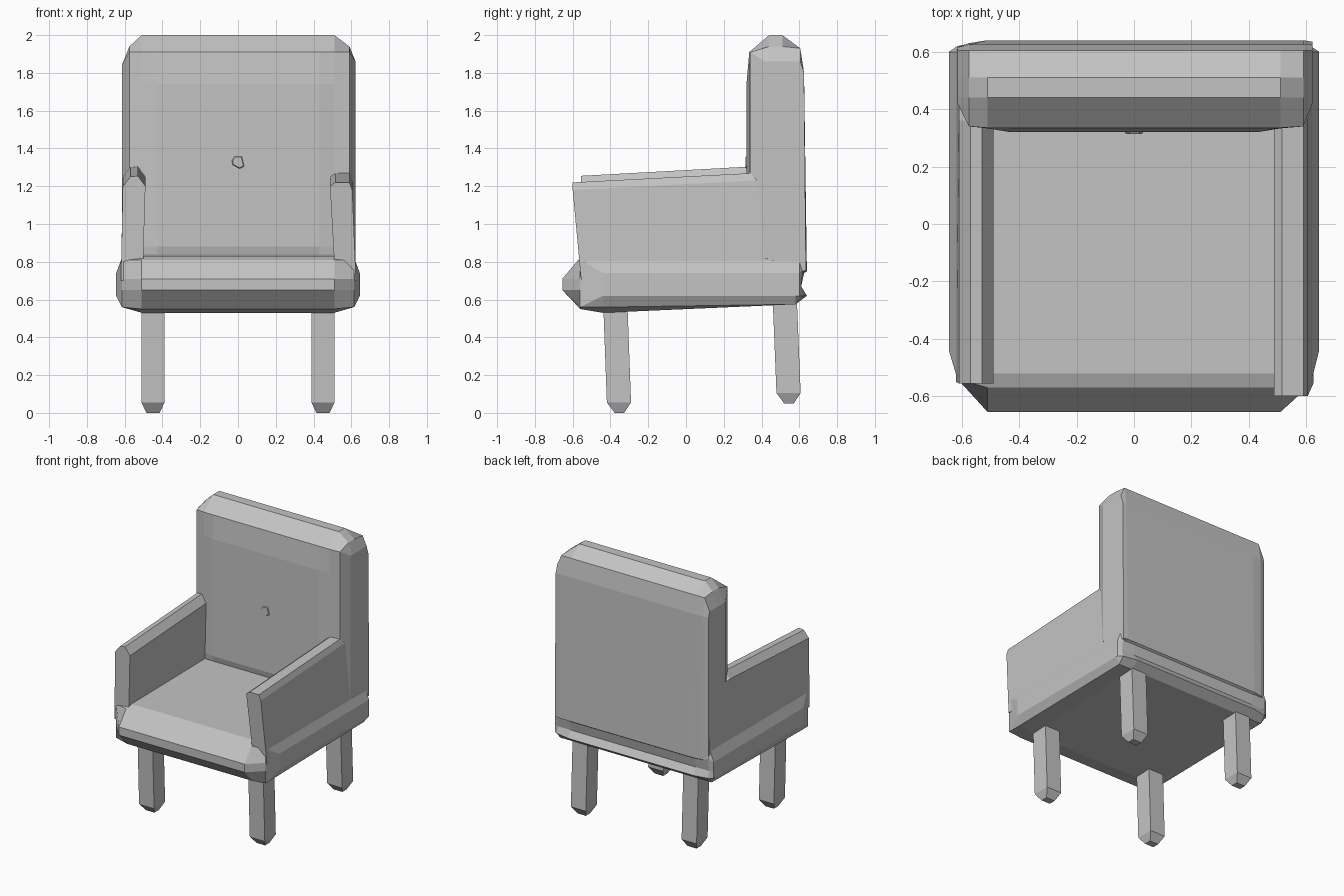
import bpy
import bmesh

cube = bpy.data.objects.get("Cube")
if cube:
    bpy.data.objects.remove(cube, do_unlink=True)

grey = bpy.data.materials.new("upholstery grey")
grey.use_nodes = True
COLOUR = (0.55, 0.55, 0.55, 1)
grey.diffuse_color = COLOUR
grey.node_tree.nodes["Principled BSDF"].inputs["Base Color"].default_value = COLOUR


def loft(name, rings):
    """Skin a row of equal-sized closed rings and cap both ends."""
    bm = bmesh.new()
    rows = [[bm.verts.new(p) for p in ring] for ring in rings]
    n = len(rows[0])
    for a, b in zip(rows, rows[1:]):
        for i in range(n):
            j = (i + 1) % n
            bm.faces.new((a[i], a[j], b[j], b[i]))
    bm.faces.new(rows[0])
    bm.faces.new(rows[-1])
    bmesh.ops.recalc_face_normals(bm, faces=bm.faces)
    mesh = bpy.data.meshes.new(name)
    bm.to_mesh(mesh)
    bm.free()
    mesh.materials.append(grey)
    obj = bpy.data.objects.new(name, mesh)
    bpy.context.collection.objects.link(obj)
    return obj


def clamp(v, low, high):
    return max(low, min(high, v))


def side_loft(name, profile, limits):
    """Loft a y-z profile across x, clamped tighter towards each end."""
    rings = []
    for x, y0, y1, z0, z1 in limits:
        rings.append([(x, clamp(y, y0, y1), clamp(z, z0, z1)) for y, z in profile])
    loft(name, rings)


# Seat: rounded front roll, tapered ends
seat_profile = [(-.655, .71), (-.655, .65), (-.56, .55), (-.44, .53), (.58, .575),
                (.64, .62), (.61, .67), (.63, .76), (.60, .84), (-.52, .83), (-.57, .81)]
side_loft("seat", seat_profile, [
    (-.645, -.44, .60, .62, .74),
    (-.615, -.54, .62, .56, .82),
    (-.51, -.66, .64, .53, .84),
    (.51, -.66, .64, .53, .84),
    (.615, -.56, .62, .56, .82),
    (.645, -.44, .60, .62, .74)])

# Backrest: padded front panel, chamfered top and sides
back_profile = [(.335, .82), (.32, .88), (.32, 1.74), (.335, 1.91), (.44, 2.0),
                (.51, 2.0), (.605, 1.93), (.625, 1.80), (.64, .75), (.61, .73)]
side_loft("backrest", back_profile, [
    (-.615, .42, .615, .75, 1.84),
    (-.575, .34, .63, .74, 1.94),
    (-.51, .333, .65, .73, 2.0),
    (-.43, .32, .65, .73, 2.0),
    (.43, .32, .65, .73, 2.0),
    (.51, .333, .65, .73, 2.0),
    (.59, .34, .64, .74, 1.94),
    (.622, .42, .635, .75, 1.86)])


# Armrests: ridged section rising gently to the back
def armrest(name, section, y_top, y_bottom, rise):
    front = [(x, y_top if z > 1 else y_bottom, z) for x, z in section]
    back = [(x, .61, z + (rise if z > 1 else 0)) for x, z in section]
    middle = [(x, .36, z + (rise if z > 1 else 0)) for x, z in section]
    back = [(x, y, min(z, 1.235)) for x, y, z in back]
    loft(name, [front, middle, back])


armrest("right_armrest", [(-.62, .70), (-.61, 1.20), (-.57, 1.25), (-.53, 1.255),
                          (-.49, 1.20), (-.505, .70)], -.555, -.55, .05)
armrest("left_armrest", [(.625, .70), (.605, 1.18), (.59, 1.22), (.515, 1.22),
                         (.487, 1.20), (.515, .70)], -.60, -.555, .05)


# Legs: square posts with bevelled feet, leaning back
def leg(name, x, y_top, foot):
    def ring(y, z, hx, hy):
        return [(x + sx * hx, y + sy * hy, z)
                for sx, sy in ((-1, -1), (1, -1), (1, 1), (-1, 1))]
    loft(name, [ring(y_top, .60, .061, .064),
                ring(y_top + .02, foot + .055, .061, .064),
                ring(y_top + .022, foot, .035, .025)])


for side, x in (("right", -.45), ("left", .45)):
    leg("front_leg_" + side, x, -.375, 0)
    leg("rear_leg_" + side, x, .523, .05)

# Button: small tuft in the middle of the backrest
button_outline = [(-.04, 1.34), (-.02, 1.365), (.025, 1.365), (.04, 1.30),
                  (.01, 1.285), (-.035, 1.31)]
loft("button", [[(x, .33, z) for x, z in button_outline],
                [(x * .7, .314, 1.328 + (z - 1.328) * .7) for x, z in button_outline]])
